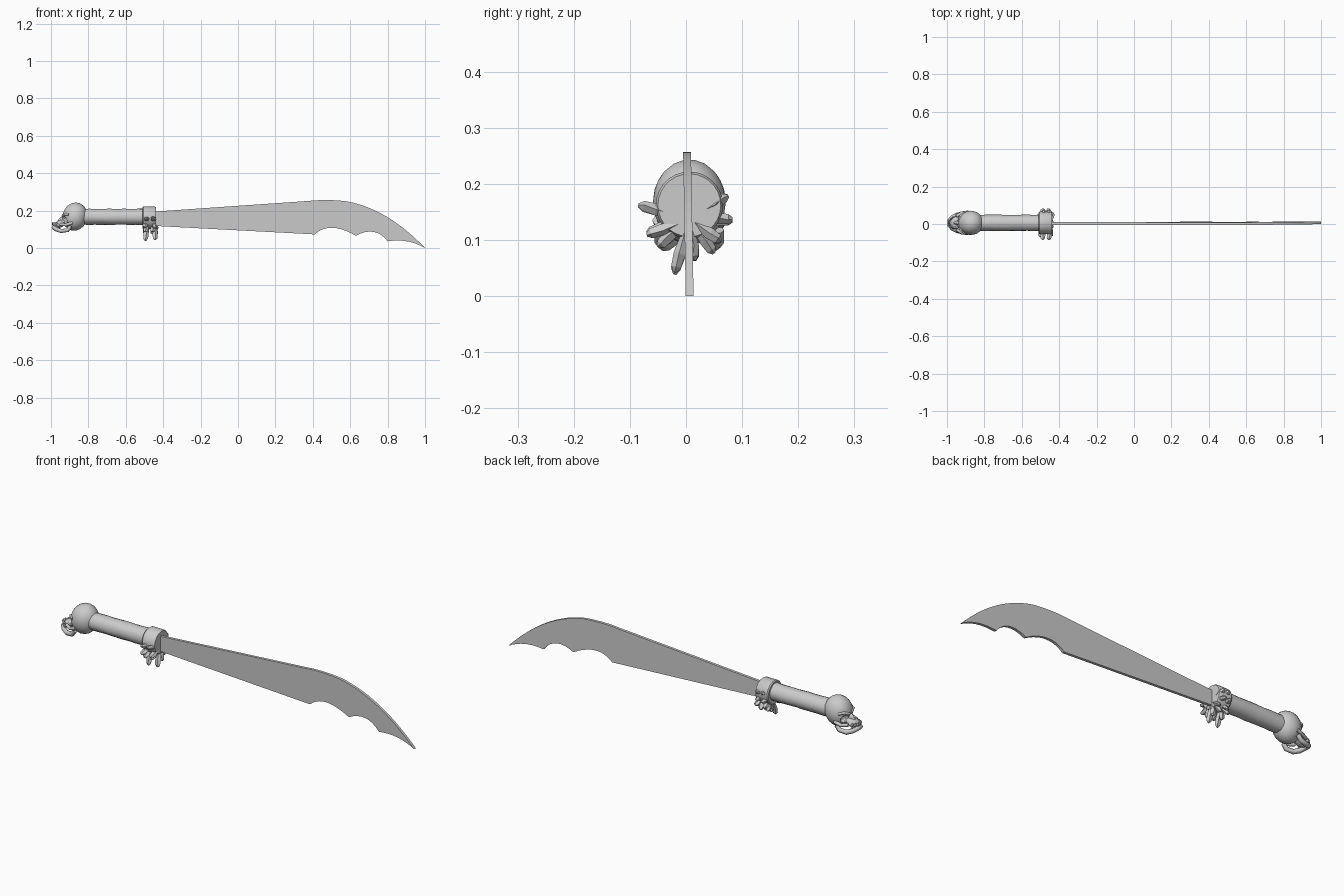
import bpy, bmesh, math, random
from mathutils import Vector, Matrix

if "Cube" in bpy.data.objects:
    bpy.data.objects.remove(bpy.data.objects["Cube"])

random.seed(4)
CY = 0.006  # common centre line of hilt in y


def finish(bm, name, smooth=None):
    bmesh.ops.recalc_face_normals(bm, faces=bm.faces)
    me = bpy.data.meshes.new(name)
    bm.to_mesh(me)
    bm.free()
    ob = bpy.data.objects.new(name, me)
    bpy.context.collection.objects.link(ob)
    if smooth:
        bpy.ops.object.select_all(action='DESELECT')
        ob.select_set(True)
        bpy.context.view_layer.objects.active = ob
        bpy.ops.object.shade_smooth_by_angle(angle=math.radians(smooth))
    return ob


def quad(a, c, b, n=8):
    """Points of a quadratic bend from a to b, without a."""
    a, b, c = Vector(a), Vector(b), Vector(c)
    return [(1 - t) ** 2 * a + 2 * t * (1 - t) * c + t * t * b
            for t in (i / n for i in range(1, n + 1))]


def lathe_x(name, rings, sides, zc, wobble=0.0, smooth=35):
    """Capped round body along x from (x, radius) rings."""
    bm = bmesh.new()
    loops = []
    for x, r in rings:
        loops.append([])
        for i in range(sides):
            a = math.tau * i / sides
            rr = r + random.uniform(-wobble, wobble)
            loops[-1].append(bm.verts.new((x, CY + rr * math.cos(a), zc + rr * math.sin(a))))
    for l0, l1 in zip(loops, loops[1:]):
        for i in range(sides):
            j = (i + 1) % sides
            bm.faces.new((l0[i], l0[j], l1[j], l1[i]))
    bm.faces.new(loops[0])
    bm.faces.new(loops[-1])
    return finish(bm, name, smooth)


def blob(name, loc, size, tilt=0, sub=2, smooth=None):
    bm = bmesh.new()
    m = Matrix.Translation(loc) @ Matrix.Rotation(math.radians(tilt), 4, 'Y') @ Matrix.Diagonal((*size, 1))
    bmesh.ops.create_icosphere(bm, subdivisions=sub, radius=1, matrix=m)
    return finish(bm, name, smooth)


def tube(name, pts, r):
    cu = bpy.data.curves.new(name, 'CURVE')
    cu.dimensions = '3D'
    cu.bevel_depth = r
    cu.bevel_resolution = 1
    cu.use_fill_caps = True
    sp = cu.splines.new('POLY')
    sp.points.add(len(pts) - 1)
    for p, co in zip(sp.points, pts):
        p.co = (*co, 1)
    ob = bpy.data.objects.new(name, cu)
    bpy.context.collection.objects.link(ob)


# Blade: scalloped outline, slightly leaning slab
out = [Vector(p) for p in ((-0.46, 0.119), (-0.46, 0.194), (0.38, 0.252))]
out += quad((0.38, 0.252), (0.47, 0.262), (0.58, 0.25), 6)
out += quad((0.58, 0.25), (0.80, 0.21), (1.0, 0.0), 14)
out += quad((1.0, 0.0), (0.91, 0.053), (0.80, 0.036), 8)
out += quad((0.80, 0.036), (0.735, 0.122), (0.63, 0.066), 8)
out += quad((0.63, 0.066), (0.49, 0.147), (0.41, 0.073), 10)
bm = bmesh.new()
sides = [[bm.verts.new((p.x, 0.0065 - 0.018 * p.y + s, p.y)) for p in out] for s in (-0.007, 0.007)]
for s in sides:
    bm.faces.new(s)
for i in range(len(out)):
    j = (i + 1) % len(out)
    bm.faces.new((sides[0][i], sides[0][j], sides[1][j], sides[1][i]))
finish(bm, "blade")

# Grip and collar
lathe_x("grip", [(-0.83 + 0.037 * i, 0.043) for i in range(10)], 18, 0.167, 0.0012)
lathe_x("collar", [(-0.51, 0.056), (-0.505, 0.06), (-0.445, 0.06), (-0.438, 0.056)], 28, 0.162)

# Feather tufts: two fans of faceted shards under the collar
tips = [(-0.085, 0.158), (-0.07, 0.108), (-0.05, 0.082), (-0.02, 0.037), (0.015, 0.06),
        (0.05, 0.075), (0.062, 0.095), (0.083, 0.132), (0.075, 0.175)]
for row, rx in (("rear", -0.49), ("front", -0.447)):
    bm = bmesh.new()
    for y, z in tips:
        base = Vector((rx, CY, 0.138))
        tip = Vector((rx + random.uniform(-0.012, 0.012), y, z + random.uniform(0, 0.006)))
        d = tip - base
        u = Vector((1, 0, 0))
        v = d.cross(u).normalized()
        loops = []
        for t, r in ((0.1, 0.006), (0.65, 0.014), (0.9, 0.012), (1.0, 0.004)):
            tw = random.uniform(-0.3, 0.3)
            loops.append([bm.verts.new(base + d * t + r * (u * math.cos(a) * 1.1 + v * math.sin(a) * 0.8))
                          for a in (tw + math.tau * k / 5 for k in range(5))])
        for l0, l1 in zip(loops, loops[1:]):
            for k in range(5):
                bm.faces.new((l0[k], l0[(k + 1) % 5], l1[(k + 1) % 5], l1[k]))
        bm.faces.new(loops[0])
        bm.faces.new(loops[-1])
    finish(bm, row + "_feather_tuft")

# Skull pommel: cranium with hollow eye and nose sockets
skull = blob("cranium", (-0.872, CY, 0.168), (0.067, 0.065, 0.076), 15, 3, 40)
sockets = [((-0.938, CY + s * 0.034, 0.152), (0.034, 0.022, 0.021)) for s in (-1, 1)]
for i, (loc, size) in enumerate(sockets):
    cut = blob("socket_cutter_%d" % i, loc, size, 20, 2)
    cut.hide_render = True
    cut.hide_viewport = True
    mod = skull.modifiers.new("socket", 'BOOLEAN')
    mod.object = cut
    mod.operation = 'DIFFERENCE'
    mod.solver = 'EXACT'

# Face: nose bridge, upper jaw, brows and cheekbones
blob("nose_bridge", (-0.94, CY, 0.152), (0.028, 0.012, 0.016), -35, 2)
blob("upper_jaw", (-0.952, CY, 0.129), (0.037, 0.034, 0.02), -25, 2)
for side, s in (("left", 1), ("right", -1)):
    tube(side + "_cheekbone", [(-0.885, CY + s * 0.057, 0.135), (-0.92, CY + s * 0.053, 0.124),
                               (-0.95, CY + s * 0.036, 0.127)], 0.009)
    tube(side + "_brow", [(-0.905, CY + s * 0.055, 0.178), (-0.928, CY + s * 0.036, 0.182),
                          (-0.937, CY + s * 0.008, 0.171)], 0.007)

# Lower jaw: horseshoe with chin, plus two rows of teeth
half = [(-0.895, 0.05, 0.118), (-0.91, 0.05, 0.096), (-0.945, 0.043, 0.091),
        (-0.97, 0.031, 0.1), (-0.985, 0.014, 0.11)]
tube("lower_jaw", [(x, CY + y, z) for x, y, z in half] +
     [(x, CY - y, z) for x, y, z in reversed(half)], 0.012)
for i in range(7):
    a = math.radians(-66 + 22 * i)
    c, s = math.cos(a), math.sin(a)
    blob("upper_tooth_%d" % i, (-0.952 - 0.036 * c, CY + 0.03 * s, 0.126), (0.007, 0.006, 0.014), -20, 1)
    blob("lower_tooth_%d" % i, (-0.952 - 0.033 * c, CY + 0.032 * s, 0.108 + 0.008 * c), (0.006, 0.006, 0.012), -20, 1)
